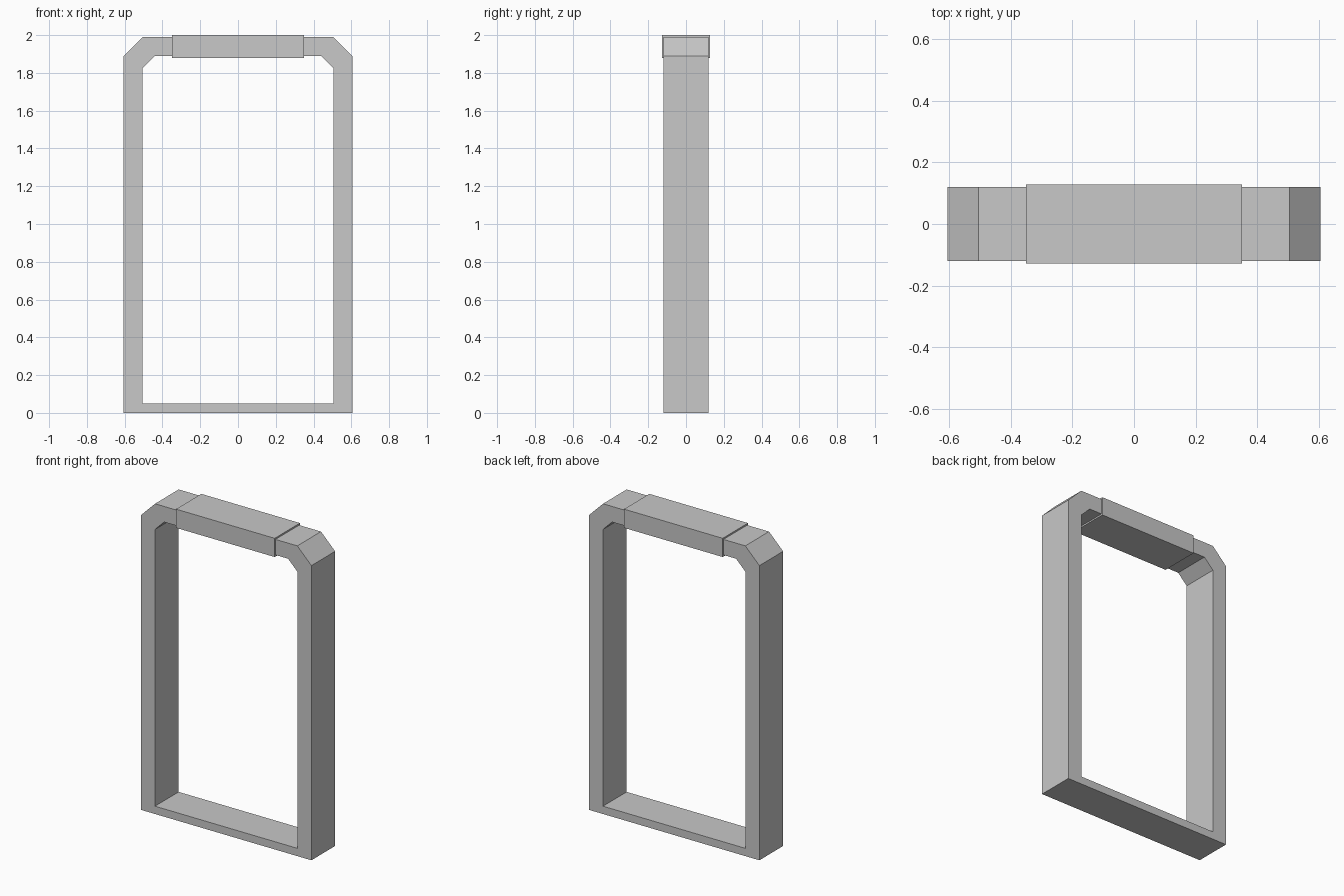
import bpy
import bmesh

cube = bpy.data.objects.get("Cube")
if cube:
    bpy.data.objects.remove(cube, do_unlink=True)

grey = bpy.data.materials.new("light_grey")
grey.use_nodes = True
colour = (0.58, 0.58, 0.58, 1)
grey.diffuse_color = colour
grey.node_tree.nodes["Principled BSDF"].inputs["Base Color"].default_value = colour


def add_object(name, bm):
    bmesh.ops.recalc_face_normals(bm, faces=bm.faces)
    mesh = bpy.data.meshes.new(name)
    bm.to_mesh(mesh)
    bm.free()
    mesh.materials.append(grey)
    obj = bpy.data.objects.new(name, mesh)
    bpy.context.collection.objects.link(obj)
    return obj


def mirrored(half):
    """Close a right-hand outline with its mirror image."""
    return half + [(-x, z) for x, z in reversed(half)]


# Frame: chamfered outer and inner outlines joined into a ring, then extruded
depth = 0.12
outer = mirrored([(0.605, 0), (0.605, 1.89), (0.505, 1.99)])
inner = mirrored([(0.505, 0.05), (0.505, 1.825), (0.44, 1.89)])
bm = bmesh.new()
loops = [[bm.verts.new((x, -depth, z)) for x, z in outline] for outline in (outer, inner)]
count = len(outer)
for i in range(count):
    j = (i + 1) % count
    bm.faces.new((loops[0][i], loops[0][j], loops[1][j], loops[1][i]))
result = bmesh.ops.extrude_face_region(bm, geom=bm.faces[:], use_keep_orig=True)
back = [g for g in result["geom"] if isinstance(g, bmesh.types.BMVert)]
bmesh.ops.translate(bm, verts=back, vec=(0, 2 * depth, 0))
add_object("frame", bm)

# Grip sleeve: slightly thicker block around the top bar
bm = bmesh.new()
bmesh.ops.create_cube(bm, size=1)
bmesh.ops.scale(bm, verts=bm.verts, vec=(0.70, 0.256, 0.12))
grip = add_object("grip_sleeve", bm)
grip.location = (0, 0, 1.94)
